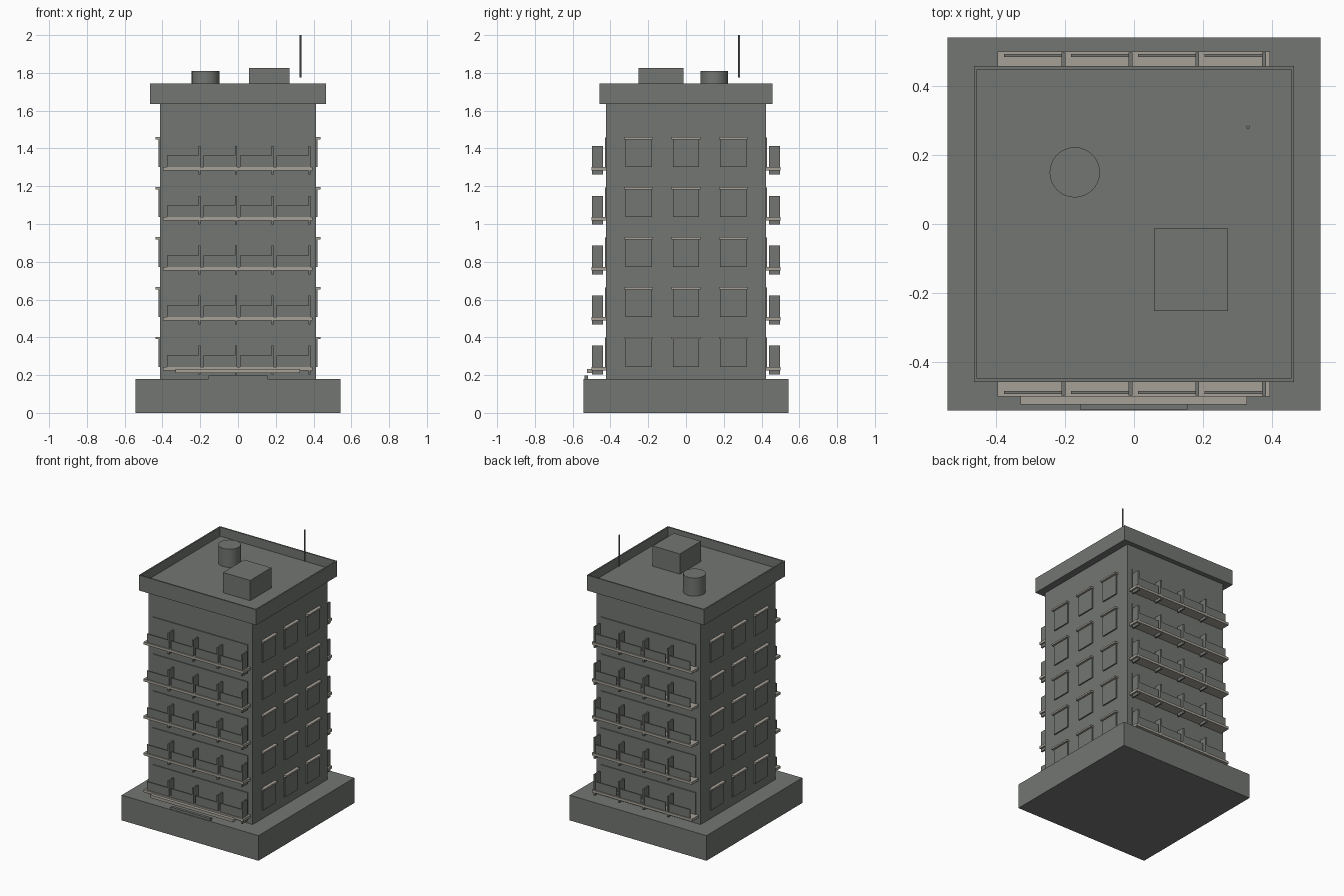
import bpy, bmesh
from mathutils import Matrix, Vector

if "Cube" in bpy.data.objects:
    bpy.data.objects.remove(bpy.data.objects["Cube"])


def material(name, color):
    m = bpy.data.materials.new(name)
    m.diffuse_color = (*color, 1)
    m.use_nodes = True
    m.node_tree.nodes["Principled BSDF"].inputs["Base Color"].default_value = m.diffuse_color
    return m


GREY = material("concrete_grey", (0.17, 0.18, 0.167))
BEIGE = material("trim_beige", (0.38, 0.355, 0.31))


def finish(name, bm, mat):
    me = bpy.data.meshes.new(name)
    bm.to_mesh(me)
    bm.free()
    me.materials.append(mat)
    ob = bpy.data.objects.new(name, me)
    bpy.context.collection.objects.link(ob)
    return ob


def boxes(name, mat, spans):
    """One object of boxes, each given as (x0, x1, y0, y1, z0, z1)."""
    bm = bmesh.new()
    for x0, x1, y0, y1, z0, z1 in spans:
        mid = Vector((x0 + x1, y0 + y1, z0 + z1)) / 2
        size = (abs(x1 - x0), abs(y1 - y0), z1 - z0, 1)
        bmesh.ops.create_cube(bm, size=1, matrix=Matrix.Translation(mid) @ Matrix.Diagonal(size))
    return finish(name, bm, mat)


def cylinder(name, mat, x, y, r, z0, z1, sides):
    bm = bmesh.new()
    bmesh.ops.create_cone(bm, cap_ends=True, segments=sides, radius1=r, radius2=r,
                          depth=z1 - z0, matrix=Matrix.Translation((x, y, (z0 + z1) / 2)))
    for f in bm.faces:
        f.smooth = abs(f.normal.z) < 0.5
    for e in bm.edges:
        e.smooth = abs(e.verts[0].co.z - e.verts[1].co.z) > 0.001
    return finish(name, bm, mat)


WX, WY = 0.413, 0.424
FLOORS = [0.235 + 0.2645 * i for i in range(5)]

# Plinth and tower
boxes("plinth", GREY, [(-0.542, 0.542, -0.542, 0.542, 0, 0.18)])
boxes("tower", GREY, [(-WX, WX, -WY, WY, 0.18, 1.64)])

# Roof slab with a sunken top: inset and push down the upper face
roof = bmesh.new()
bmesh.ops.create_cube(roof, size=1, matrix=Matrix.Translation((0, 0, 1.69))
                      @ Matrix.Diagonal((0.93, 0.917, 0.11, 1)))
top = [f for f in roof.faces if f.normal.z > 0.9]
bmesh.ops.inset_region(roof, faces=top, thickness=0.014)
rim = bmesh.ops.extrude_discrete_faces(roof, faces=top)["faces"]
bmesh.ops.translate(roof, verts=rim[0].verts, vec=(0, 0, -0.065))
finish("roof_parapet", roof, GREY)

# Rooftop equipment
boxes("roof_hut", GREY, [(0.058, 0.273, -0.252, -0.013, 1.675, 1.825)])
cylinder("water_tank", GREY, -0.172, 0.15, 0.073, 1.675, 1.81, 32)
cylinder("antenna", GREY, 0.331, 0.281, 0.005, 1.775, 2.0, 8)

# Balconies on front and back
for s, side in ((-1, "front"), (1, "back")):
    slabs, rails, dividers, glazing = [], [], [], []
    for z in FLOORS:
        slabs.append((-0.397, 0.395, s * WY, s * 0.501, z - 0.01, z + 0.008))
        glazing.append((-0.375, 0.375, s * WY, s * (WY + 0.006), z + 0.008, z + 0.165))
        for i in range(4):
            x = -0.377 + 0.194 * i
            rails.append((x, x + 0.168, s * 0.485, s * 0.494, z + 0.003, z + 0.069))
            dividers.append((x + 0.167, x + 0.178, s * 0.439, s * 0.498, z - 0.031, z + 0.121))
    boxes(side + "_balcony_slabs", BEIGE, slabs)
    boxes(side + "_balcony_rails", GREY, rails)
    boxes(side + "_balcony_dividers", GREY, dividers)
    boxes(side + "_balcony_glazing", GREY, glazing)

# Windows and lintels on the left and right
for s, side in ((-1, "left"), (1, "right")):
    panes, lintels = [], []
    for z in FLOORS:
        for y in (-0.25, 0, 0.25):
            panes.append((s * WX, s * (WX + 0.009), y - 0.069, y + 0.069, z + 0.008, z + 0.158))
            lintels.append((s * WX, s * 0.437, y - 0.076, y + 0.076, z + 0.155, z + 0.167))
    boxes(side + "_windows", GREY, panes)
    boxes(side + "_lintels", BEIGE, lintels)

# Entrance canopy and step
boxes("entrance_canopy", BEIGE, [(-0.33, 0.328, -0.524, -0.495, 0.211, 0.232)])
boxes("entrance_step", GREY, [(-0.157, 0.155, -0.538, -0.518, 0.18, 0.197)])
